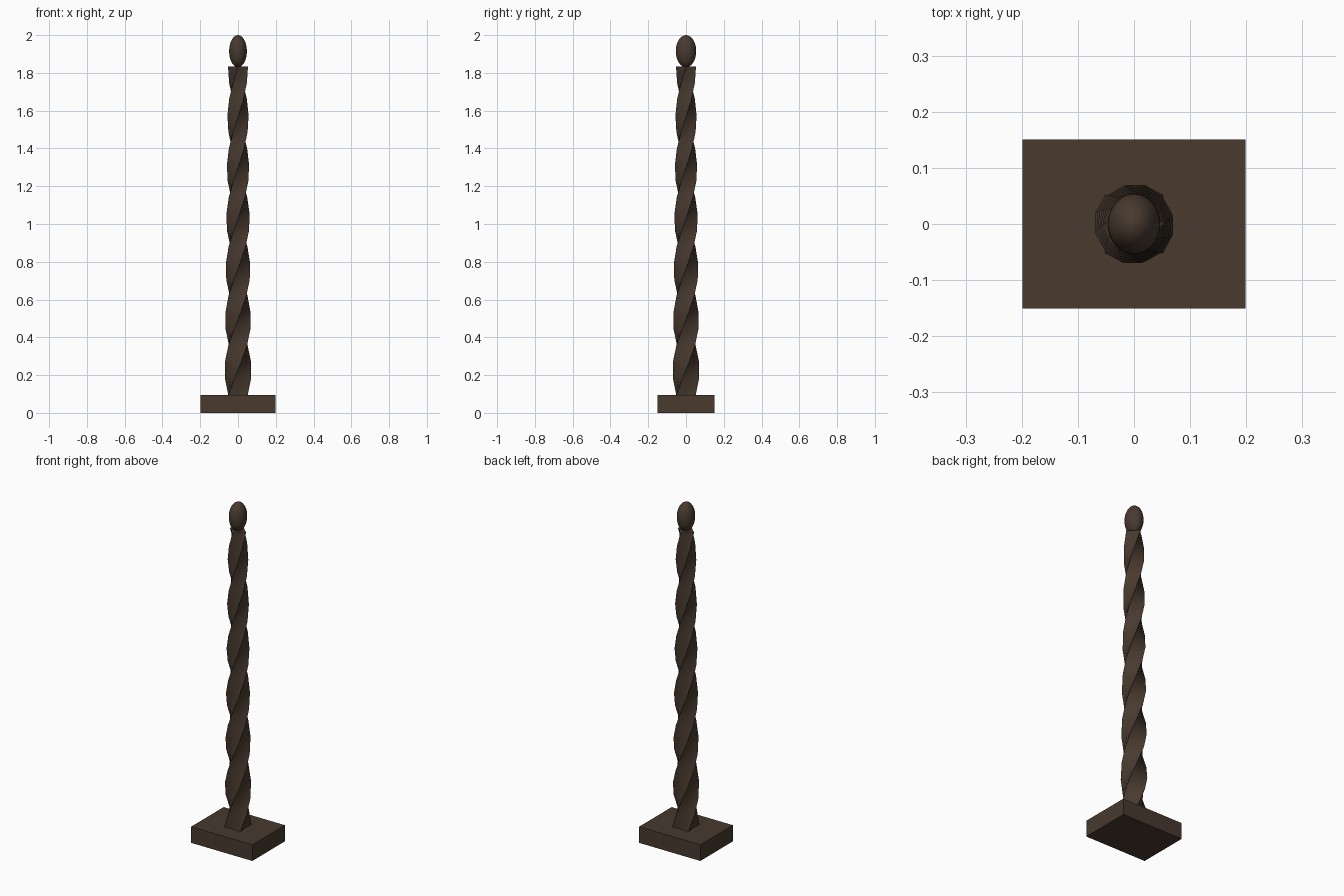
import bpy, bmesh
from math import sin, cos, pi, radians

if "Cube" in bpy.data.objects:
    bpy.data.objects.remove(bpy.data.objects["Cube"])

wood = bpy.data.materials.new("dark_wood")
wood.diffuse_color = (0.065, 0.042, 0.028, 1)
wood.use_nodes = True
wood.node_tree.nodes["Principled BSDF"].inputs["Base Color"].default_value = wood.diffuse_color


def finish(name, bm, angle=None):
    bmesh.ops.recalc_face_normals(bm, faces=bm.faces)
    me = bpy.data.meshes.new(name)
    bm.to_mesh(me)
    bm.free()
    ob = bpy.data.objects.new(name, me)
    bpy.context.collection.objects.link(ob)
    me.materials.append(wood)
    if angle:
        bpy.context.view_layer.objects.active = ob
        ob.select_set(True)
        bpy.ops.object.shade_smooth_by_angle(angle=radians(angle))
        ob.select_set(False)
    return ob


# base block
bm = bmesh.new()
bmesh.ops.create_cube(bm, size=1)
for v in bm.verts:
    v.co = (v.co.x * 0.398, v.co.y * 0.302, (v.co.z + 0.5) * 0.095)
finish("base_block", bm)

# twisted, tapering four-lobed shaft
bm = bmesh.new()
Z0, Z1, STEPS, SIDES = 0.095, 1.835, 20, 8
rings = []
for i in range(STEPS + 1):
    t = i / STEPS
    r = 0.073 - 0.02 * t
    twist = radians(45 + 585 * t)
    ring = []
    for k in range(SIDES):
        a = twist + 2 * pi * k / SIDES
        q = r * (1.0 if k % 2 == 0 else 0.66)
        ring.append(bm.verts.new((q * cos(a), q * sin(a), Z0 + (Z1 - Z0) * t)))
    rings.append(ring)
for lo, hi in zip(rings, rings[1:]):
    for k in range(SIDES):
        j = (k + 1) % SIDES
        bm.faces.new((lo[k], lo[j], hi[j], hi[k]))
bm.faces.new(rings[0][::-1])
bm.faces.new(rings[-1])
finish("twisted_shaft", bm, 60)

# egg finial
bm = bmesh.new()
bmesh.ops.create_uvsphere(bm, u_segments=32, v_segments=16, radius=1)
for v in bm.verts:
    v.co = (v.co.x * 0.047, v.co.y * 0.054, 1.915 + v.co.z * 0.085)
finish("egg_finial", bm, 60)
